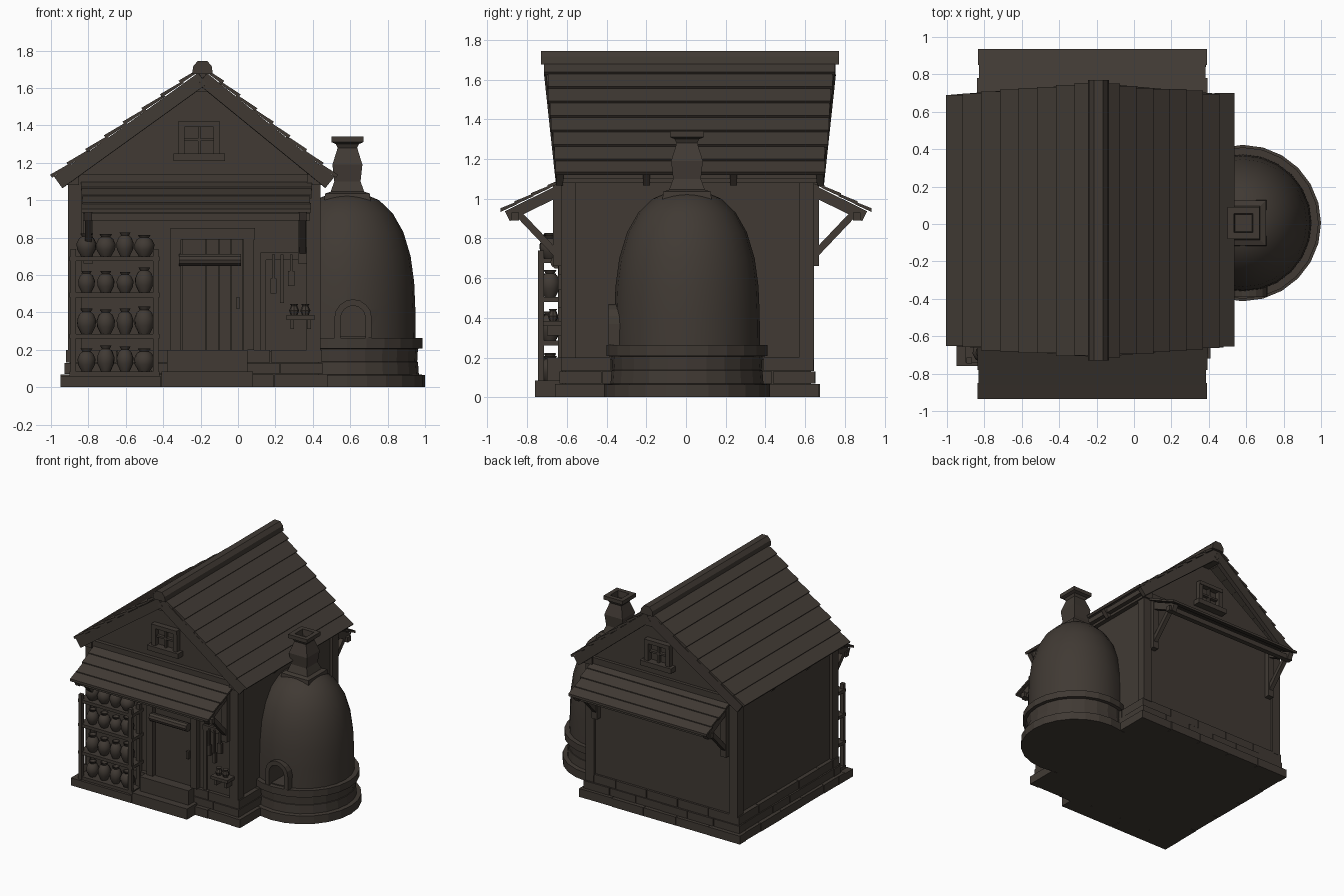
import bpy, bmesh, math, random
from mathutils import Vector, Matrix

if "Cube" in bpy.data.objects:
    bpy.data.objects.remove(bpy.data.objects["Cube"])

random.seed(4)
mat = bpy.data.materials.new("dark umber")
mat.diffuse_color = (0.052, 0.042, 0.034, 1)
mat.use_nodes = True
mat.node_tree.nodes["Principled BSDF"].inputs["Base Color"].default_value = mat.diffuse_color


def finish(name, bm, smooth=False):
    bmesh.ops.recalc_face_normals(bm, faces=bm.faces)
    me = bpy.data.meshes.new(name)
    bm.to_mesh(me)
    bm.free()
    ob = bpy.data.objects.new(name, me)
    bpy.context.collection.objects.link(ob)
    me.materials.append(mat)
    if smooth:
        bpy.ops.object.select_all(action='DESELECT')
        ob.select_set(True)
        bpy.context.view_layer.objects.active = ob
        bpy.ops.object.shade_smooth_by_angle(angle=math.radians(35))
    return ob


def loft(bm, a, b):
    """Solid between two matching polygons."""
    va = [bm.verts.new(p) for p in a]
    vb = [bm.verts.new(p) for p in b]
    n = len(a)
    bm.faces.new(va)
    bm.faces.new(vb[::-1])
    for i in range(n):
        j = (i + 1) % n
        bm.faces.new((va[j], va[i], vb[i], vb[j]))


def box(bm, x0, x1, y0, y1, z0, z1):
    q = [(x0, y0), (x1, y0), (x1, y1), (x0, y1)]
    loft(bm, [(*p, z0) for p in q], [(*p, z1) for p in q])


def beam(bm, p, q, w, h):
    p, q = Vector(p), Vector(q)
    d = q - p
    m = Matrix.Translation((p + q) / 2) @ d.to_track_quat('X', 'Z').to_matrix().to_4x4()
    bmesh.ops.create_cube(bm, size=1, matrix=m @ Matrix.Diagonal((d.length, w, h, 1)))


def lathe(bm, prof, c, seg, turn=0.0):
    rings = [[bm.verts.new((c[0] + r * math.cos(turn + 2 * math.pi * i / seg),
                            c[1] + r * math.sin(turn + 2 * math.pi * i / seg), c[2] + z))
              for i in range(seg)] for r, z in prof]
    bm.faces.new(rings[0][::-1])
    bm.faces.new(rings[-1])
    for a, b in zip(rings, rings[1:]):
        for i in range(seg):
            j = (i + 1) % seg
            bm.faces.new((a[i], a[j], b[j], b[i]))


def part(name, *boxes):
    bm = bmesh.new()
    for b in boxes:
        box(bm, *b)
    return finish(name, bm)


# stone foundation: solid core with jittered courses of blocks
bm = bmesh.new()
box(bm, -0.90, 0.43, -0.61, 0.63, 0, 0.19)
for z0, z1, o, n in ((0, 0.067, 0.04, 5), (0.07, 0.13, 0.017, 6), (0.133, 0.2, 0.01, 5)):
    x0, x1, y0, y1 = -0.91 - o, 0.44 + o, -0.62 - o, 0.635 + o
    for i in range(n):
        a, b = x0 + (x1 - x0) * i / n, x0 + (x1 - x0) * (i + 1) / n - 0.004
        c, d = y0 + (y1 - y0) * i / n, y0 + (y1 - y0) * (i + 1) / n - 0.004
        j = [random.uniform(0, 0.006) for _ in range(4)]
        box(bm, a, b, y0 + j[0], y0 + 0.08, z0, z1)
        box(bm, a, b, y1 - 0.08, y1 - j[1], z0, z1)
        box(bm, x0 + j[2], x0 + 0.08, c, d, z0, z1)
        box(bm, x1 - 0.08, x1 - j[3], c, d, z0, z1)
finish("stone_foundation", bm)
part("rack_plinth", (-0.95, -0.415, -0.76, -0.62, 0, 0.06))
part("door_steps", (-0.41, 0.08, -0.76, -0.62, 0, 0.085), (-0.38, 0.05, -0.70, -0.62, 0.085, 0.2))

# walls with gable ends
RIDGE, TOP, EAVE = -0.19, 1.70, 1.115
bm = bmesh.new()
wall = [(-0.885, 0.18), (0.415, 0.18), (0.415, 1.14), (RIDGE, 1.62), (-0.885, 1.14)]
loft(bm, [(x, -0.60, z) for x, z in wall], [(x, 0.625, z) for x, z in wall])
finish("house_walls", bm)

# timber frame: corner posts, wall plates and gable beams
part("corner_posts", *[(x, x + 0.075, y, y + 0.075, 0.19, 1.13)
                       for x in (-0.91, 0.365) for y in (-0.63, 0.57)])
part("wall_beams", (-0.92, 0.44, -0.63, -0.58, 1.09, 1.14), (-0.92, 0.44, 0.60, 0.65, 1.09, 1.14),
     (-0.92, -0.85, -0.64, 0.66, 1.08, 1.14), (0.37, 0.45, -0.64, 0.66, 1.08, 1.14))
part("ridge_beam", (-0.22, -0.16, -0.70, 0.75, 1.58, 1.68))

# roof: lapped boards running front to back, longer towards the ridge
bm = bmesh.new()
N = 8
for tip in (-0.99, 0.52):
    run = Vector((tip - RIDGE, 0, EAVE - TOP))
    nrm = Vector((abs(run.z) * (1 if tip > RIDGE else -1), 0, abs(run.x))).normalized()
    for i in range(N):
        a = Vector((RIDGE, 0, TOP)) + run * (i / N)
        b = Vector((RIDGE, 0, TOP)) + run * min(1, (i + 1.12) / N)
        quad = [a, b + nrm * 0.006, b + nrm * 0.026, a + nrm * 0.012]
        ext = 0.735 - 0.055 * i / (N - 1)
        y0, y1 = 0.02 - ext + random.uniform(0, 0.012), 0.02 + ext - random.uniform(0, 0.012)
        loft(bm, [p + Vector((0, y0, 0)) for p in quad], [p + Vector((0, y1, 0)) for p in quad])
finish("roof_boards", bm)
bm = bmesh.new()
cap = [(-0.055, 1.675), (0.055, 1.675), (0.05, 1.715), (0.025, 1.745), (-0.025, 1.745), (-0.05, 1.715)]
loft(bm, [(RIDGE + x, -0.73, z) for x, z in cap], [(RIDGE + x, 0.77, z) for x, z in cap])
finish("ridge_cap", bm)

# barge boards, rafters and eave boards
bm = bmesh.new()
for tip in (-0.96, 0.49):
    for y, lean in ((-0.635, -0.06), (-0.2, 0), (0.24, 0), (0.675, 0.06)):
        beam(bm, (RIDGE, y + lean, TOP - 0.05), (tip, y, EAVE - 0.02), 0.035, 0.075)
    s = 1 if tip > RIDGE else -1
    box(bm, *sorted((tip - 0.005 * s, tip - 0.05 * s)), -0.63, 0.67, 1.10, 1.14)
finish("barge_boards_and_rafters", bm)

# front and back awnings with barge boards and struts
for s, side in ((-1, "front"), (1, "back")):
    bm = bmesh.new()
    for i in range(4):
        y0, y1 = 0.60 + 0.335 * i / 4, 0.60 + 0.335 * min(1, (i + 1.15) / 4)
        za, zb = 1.095 - 0.165 * i / 4, 1.095 - 0.165 * min(1, (i + 1.15) / 4)
        q = [(y0, za), (y1, zb + 0.003), (y1, zb + 0.022), (y0, za + 0.014)]
        j = random.uniform(0, 0.012)
        loft(bm, [(-0.84 + j, s * y, z) for y, z in q], [(0.395 - j, s * y, z) for y, z in q])
    finish(side + "_awning_boards", bm)
    bm = bmesh.new()
    for x in (-0.80, 0.345):
        beam(bm, (x, s * 0.60, 1.06), (x, s * 0.90, 0.912), 0.04, 0.055)
        beam(bm, (x, s * 0.65, 0.72), (x, s * 0.84, 0.92), 0.035, 0.035)
        box(bm, x - 0.025, x + 0.025, *sorted((s * 0.61, s * 0.67)), 0.66, 1.08)
    box(bm, -0.83, 0.385, *sorted((s * 0.84, s * 0.88)), 0.89, 0.93)
    finish(side + "_awning_frame", bm)

# gable windows with sill, frame and crossbars
for s, side in ((-1, "front"), (1, "back")):
    def y(a, b):
        m = 0.60 if s < 0 else 0.625
        return sorted((s * (m + a), s * (m + b)))
    part(side + "_gable_window",
         (-0.345, -0.07, *y(-0.01, 0.06), 1.21, 1.25), (-0.32, -0.095, *y(-0.01, 0.045), 1.39, 1.42),
         (-0.32, -0.285, *y(-0.01, 0.04), 1.25, 1.39), (-0.13, -0.095, *y(-0.01, 0.04), 1.25, 1.39),
         (-0.215, -0.20, *y(-0.01, 0.025), 1.25, 1.39), (-0.285, -0.13, *y(-0.01, 0.025), 1.315, 1.33))

# door with planks and frame, rolled curtain above
part("door_frame", (-0.36, -0.305, -0.645, -0.59, 0.2, 0.80), (0.03, 0.085, -0.645, -0.59, 0.2, 0.80),
     (-0.36, 0.09, -0.65, -0.59, 0.79, 0.85))
part("door", *[(-0.30 + 0.066 * i, -0.236 + 0.066 * i, -0.62, -0.59, 0.2, 0.79) for i in range(5)])
part("door_handle", (-0.01, 0.01, -0.645, -0.61, 0.42, 0.48))
bm = bmesh.new()
bmesh.ops.create_cone(bm, cap_ends=True, segments=10, radius1=0.033, radius2=0.033, depth=0.33,
                      matrix=Matrix.Translation((-0.15, -0.65, 0.68)) @ Matrix.Rotation(math.pi / 2, 4, 'Y'))
finish("rolled_curtain", bm)

# pottery rack
part("shelf_rack", *[(-0.90, -0.42, -0.74, -0.60, z - 0.025, z) for z in (0.085, 0.285, 0.505, 0.70)],
     *[(x, x + 0.03, y0, y0 + 0.03, 0.06, 0.74) for x in (-0.895, -0.455) for y0 in (-0.745, -0.64)])
bm = bmesh.new()
for z, h in ((0.085, 0.14), (0.285, 0.145), (0.505, 0.13), (0.70, 0.125)):
    for i in range(4):
        r, k = random.uniform(0.046, 0.055), h * random.uniform(0.85, 1.05)
        prof = [(0.55 * r, 0), (0.95 * r, 0.3 * k), (r, 0.55 * k), (0.75 * r, 0.78 * k),
                (0.45 * r, 0.87 * k), (0.65 * r, k), (0.5 * r, k), (0.3 * r, 0.88 * k)]
        lathe(bm, prof, (-0.81 + 0.103 * i, -0.685, z), 10, random.random())
finish("clay_pots", bm, True)

# tool board, hanging tools and side shelf
part("tool_board", (0.12, 0.33, -0.62, -0.59, 0.68, 0.72), (0.12, 0.15, -0.615, -0.59, 0.2, 0.68))
bm = bmesh.new()
for x, lo, w in ((0.19, 0.50, 0.03), (0.235, 0.45, 0.022), (0.285, 0.54, 0.035)):
    beam(bm, (x, -0.635, 0.71), (x, -0.635, lo + 0.06), 0.014, 0.014)
    box(bm, x - w / 2, x + w / 2, -0.645, -0.62, lo, lo + 0.08)
finish("hanging_tools", bm)
part("side_shelf", (0.26, 0.41, -0.72, -0.60, 0.36, 0.385), (0.28, 0.30, -0.70, -0.62, 0.31, 0.36),
     (0.37, 0.39, -0.70, -0.62, 0.31, 0.36))
bm = bmesh.new()
for x in (0.30, 0.36):
    lathe(bm, [(0.018, 0), (0.027, 0.025), (0.016, 0.05), (0.022, 0.06)], (x, -0.67, 0.385), 8)
finish("small_jars", bm, True)

# kiln: stone ring and dome, trimmed where they meet the house wall
CX = 0.582


def kiln_part(name, prof, seg, smooth):
    bm = bmesh.new()
    lathe(bm, prof, (CX, 0.005, 0), seg)
    cut = bmesh.ops.bisect_plane(bm, geom=bm.verts[:] + bm.edges[:] + bm.faces[:],
                                 plane_co=(0.40, 0, 0), plane_no=(1, 0, 0), clear_inner=True)
    bmesh.ops.contextual_create(bm, geom=[e for e in cut['geom_cut'] if isinstance(e, bmesh.types.BMEdge)])
    return finish(name, bm, smooth)


kiln_part("kiln_stone_ring", [(0.418, 0), (0.418, 0.065), (0.385, 0.068), (0.38, 0.135), (0.376, 0.137),
                              (0.38, 0.205), (0.405, 0.208), (0.405, 0.262), (0.34, 0.262)], 24, False)
dome = kiln_part("kiln_dome", [(0.368, 0.25), (0.366, 0.42), (0.36, 0.56), (0.341, 0.70), (0.302, 0.83),
                               (0.245, 0.93), (0.172, 1.0), (0.09, 1.035)], 24, True)


def arch(w, base, spring):
    return [(0.615 + w, base)] + [(0.615 + w * math.cos(math.pi * i / 8), spring + w * math.sin(math.pi * i / 8))
                                  for i in range(9)] + [(0.615 - w, base)]


# kiln mouth opening and arched surround
bm = bmesh.new()
mouth = arch(0.066, 0.27, 0.37)
loft(bm, [(x, -0.5, z) for x, z in mouth], [(x, -0.2, z) for x, z in mouth])
cutter = finish("mouth_cutter", bm)
cutter.hide_render = True
cutter.display_type = 'WIRE'
mod = dome.modifiers.new("mouth", 'BOOLEAN')
mod.object = cutter
mod.operation = 'DIFFERENCE'
bm = bmesh.new()
outer, inner = arch(0.1, 0.262, 0.37), arch(0.066, 0.262, 0.37)
for i in range(len(outer) - 1):
    q = [outer[i], outer[i + 1], inner[i + 1], inner[i]]
    loft(bm, [(x, -0.39, z) for x, z in q], [(x, -0.33, z) for x, z in q])
finish("kiln_mouth_arch", bm)

# square flared chimney
bm = bmesh.new()
R = math.sqrt(2)
lathe(bm, [(0.125 * R, 0.98), (0.12 * R, 1.035), (0.09 * R, 1.045), (0.07 * R, 1.10), (0.08 * R, 1.19),
           (0.052 * R, 1.28), (0.062 * R, 1.30), (0.085 * R, 1.31), (0.085 * R, 1.34), (0.05 * R, 1.34),
           (0.045 * R, 1.29)], (0.585, 0.005, 0), 4, math.pi / 4)
finish("kiln_chimney", bm)
